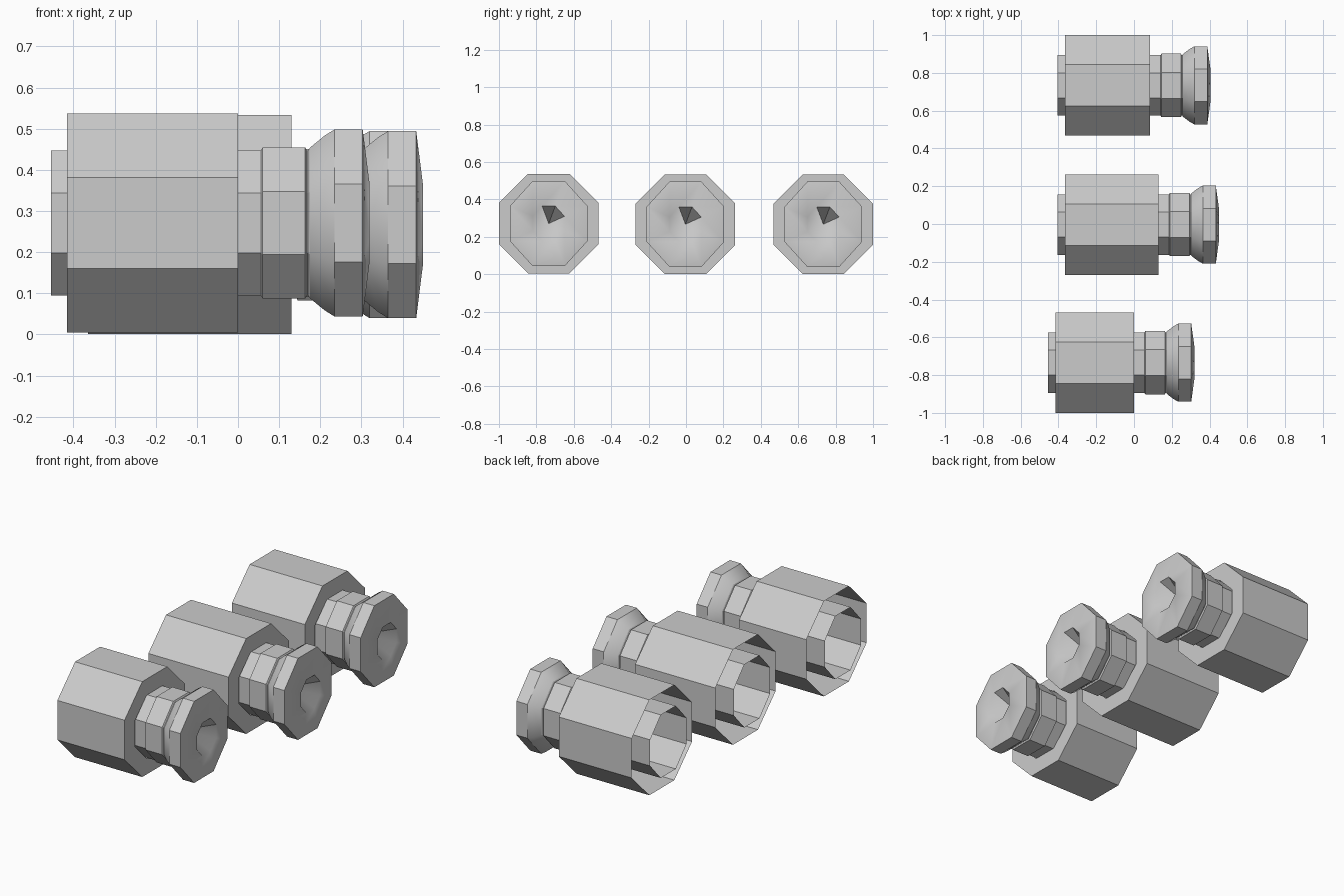
import bpy, bmesh, math

cube = bpy.data.objects.get("Cube")
if cube:
    bpy.data.objects.remove(cube)

SIDES = 8
CORNER = 1 / math.cos(math.pi / SIDES)   # flat-to-corner ratio
NARROW = 0.91                            # inner parts are narrower in y

grey = bpy.data.materials.new("plain_grey")
grey.use_nodes = True
grey.diffuse_color = (0.6, 0.6, 0.6, 1)
grey.node_tree.nodes["Principled BSDF"].inputs["Base Color"].default_value = grey.diffuse_color


def octagon_part(name, profile, centre, y_scale=1.0, smooth=(), crisp=(), flat=()):
    """Loft octagonal rings along x; profile holds (x, flat radius), radius 0 is a tip.
    smooth: smooth-shaded spans, crisp: rings kept sharp, flat: (span, side) left flat."""
    bm = bmesh.new()
    rings = []
    for x, r in profile:
        if r == 0:
            rings.append([bm.verts.new((x, 0, 0))] * SIDES)
            continue
        ring = []
        for i in range(SIDES):
            a = (i + 0.5) * math.tau / SIDES
            ring.append(bm.verts.new((x, math.cos(a) * r * CORNER * y_scale,
                                      math.sin(a) * r * CORNER)))
        rings.append(ring)
    for span, (near, far) in enumerate(zip(rings, rings[1:])):
        for i in range(SIDES):
            j = (i + 1) % SIDES
            corners = list(dict.fromkeys((near[i], near[j], far[j], far[i])))
            face = bm.faces.new(corners)
            face.smooth = span in smooth and (span, i) not in flat
    for k in crisp:
        for i in range(SIDES):
            edge = bm.edges.get((rings[k][i], rings[k][(i + 1) % SIDES]))
            edge.smooth = False
    # the profile runs back to front along the outside, so normals face out
    bm.normal_update()
    if bm.faces[:][0].normal.dot(bm.faces[:][0].calc_center_median()) < 0:
        bmesh.ops.reverse_faces(bm, faces=bm.faces[:])
    mesh = bpy.data.meshes.new(name)
    bm.to_mesh(mesh)
    bm.free()
    mesh.materials.append(grey)
    obj = bpy.data.objects.new(name, mesh)
    obj.location = centre
    bpy.context.collection.objects.link(obj)
    return obj


def coupling(label, centre, back):
    """One coupling; local x = 0 is the front plate of its shell."""
    # outer shell, open at the back, closed to the tube at the front
    octagon_part(label + "_shell", [(back, 0.266), (0, 0.266), (0, 0.175)], centre)
    # thin inner tube, open at the back
    octagon_part(label + "_tube", [(back - 0.04, 0.176), (0.175, 0.176)], centre, NARROW)
    # raised band around the neck
    octagon_part(label + "_band", [(0.055, 0.175), (0.06, 0.184), (0.163, 0.184),
                                   (0.168, 0.175)], centre, NARROW)
    # flared nozzle with a domed face and a conical bore
    octagon_part(label + "_nozzle",
                 [(0.17, 0.175), (0.175, 0.183), (0.21, 0.212), (0.235, 0.2275),
                  (0.303, 0.2275), (0.32, 0.093), (0.17, 0)],
                 centre, NARROW, smooth=(1, 2, 4, 5), crisp=(1, 4),
                 flat=((5, 0), (5, 1)))


coupling("front_coupling", (0, -0.734, 0.271), -0.415)
coupling("middle_coupling", (0.13, -0.003, 0.267), -0.495)
coupling("rear_coupling", (0.085, 0.734, 0.267), -0.45)
